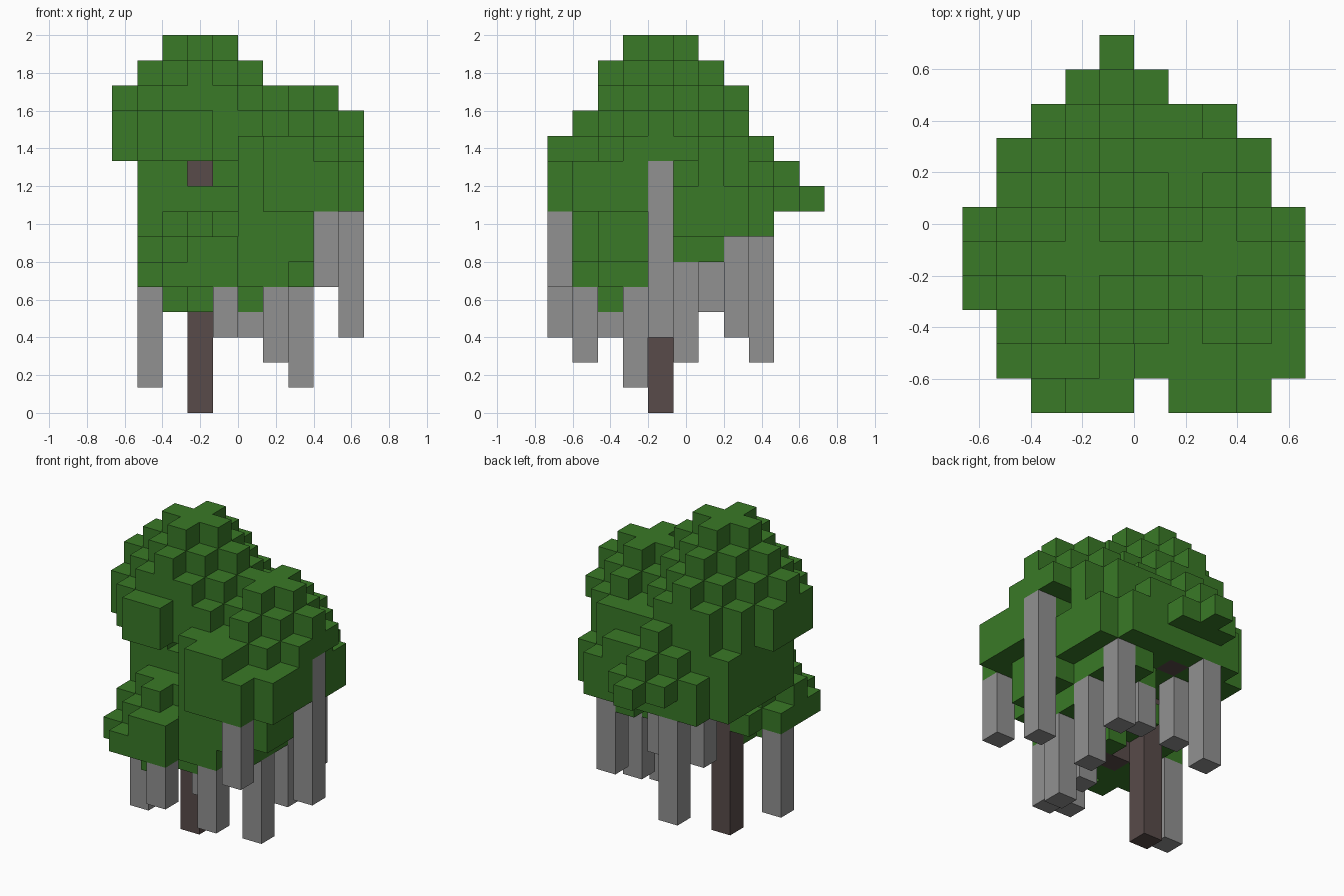
import bpy, bmesh
from mathutils import Vector

cube = bpy.data.objects.get("Cube")
if cube:
    bpy.data.objects.remove(cube)

CELL = 2 / 15
ORIGIN = Vector((-5 * CELL, -5.5 * CELL, 0))
SIDES = ((1, 0, 0), (-1, 0, 0), (0, 1, 0), (0, -1, 0), (0, 0, 1), (0, 0, -1))


def material(name, colour):
    m = bpy.data.materials.new(name)
    m.use_nodes = True
    m.diffuse_color = (*colour, 1)
    m.node_tree.nodes["Principled BSDF"].inputs["Base Color"].default_value = (*colour, 1)
    return m


LEAF = material("leaf_green", (0.041, 0.192, 0.020))
VINE = material("vine_grey", (0.285, 0.285, 0.285))
BARK = material("bark_brown", (0.098, 0.070, 0.067))


def block_object(name, cells, mat):
    """Outer skin of a set of unit blocks."""
    bm = bmesh.new()
    for cell in sorted(cells):
        centre = Vector(cell) + Vector((0.5, 0.5, 0.5))
        for side in SIDES:
            n = Vector(side)
            if tuple(a + b for a, b in zip(cell, side)) in cells:
                continue
            u = Vector((side[1], side[2], side[0]))
            v = n.cross(u)
            corners = (u + v, v - u, -u - v, u - v)
            bm.faces.new([bm.verts.new(ORIGIN + CELL * (centre + (n + c) / 2))
                          for c in corners])
    bmesh.ops.remove_doubles(bm, verts=bm.verts, dist=CELL / 100)
    bmesh.ops.recalc_face_normals(bm, faces=bm.faces)
    mesh = bpy.data.meshes.new(name)
    bm.to_mesh(mesh)
    bm.free()
    mesh.materials.append(mat)
    bpy.context.collection.objects.link(bpy.data.objects.new(name, mesh))


def layer(ci, cj, levels, reach, limit=9, x=(0, 9), y=(0, 10)):
    """Diamond of blocks around a centre, squared off at limit and clipped."""
    return {(i, j, k) for k in levels
            for i in range(x[0], x[1] + 1) for j in range(y[0], y[1] + 1)
            if abs(i - ci) + abs(j - cj) <= reach
            and max(abs(i - ci), abs(j - cj)) <= limit}


def rounded(ci, cj, levels, **clip):
    return layer(ci, cj, levels, 3, 2, **clip)


def cone(ci, cj, top, steps, **clip):
    return set().union(*(layer(ci, cj, [top - s], s + 1, **clip) for s in range(steps)))


# Foliage clumps
crown = (cone(3, 4, 14, 3, y=(2, 10)) | layer(3, 4, (10, 11), 4, 3, y=(2, 7))
         | {(i, 1, k) for i in (2, 3) for k in (10, 11)})
front_left_clump = (cone(7, 4, 12, 3) | rounded(7, 2, [10], x=(5, 7))
                    | rounded(7, 2, (8, 9)))
back_clump = cone(4, 7, 10, 3, x=(2, 9)) | rounded(4, 7, [7], y=(5, 8))
back_left_clump = cone(6, 6, 10, 2) | rounded(6, 6, (7, 8)) | layer(6, 6, [6], 1)
front_right_clump = (cone(3, 2, 7, 2) | rounded(3, 2, [5]) | layer(3, 2, [4], 1)
                     | {(4, 0, 6)})
lower_clump = layer(5, 3, [4], 1) | rounded(5, 3, [5]) | rounded(6, 3, (6, 7))
middle_clump = (layer(3, 5, (7, 8), 4, 2) | layer(3, 5, [9], 4, 2, x=(1, 2))
                | rounded(3, 5, [9], y=(5, 10)))

# Trunk and branch stubs
trunk = {(3, 4, k) for k in range(13)}
branches = {(4, 3, 4), (5, 3, 4), (4, 7, 7)}
foliage = (crown | front_left_clump | back_clump | back_left_clump
           | front_right_clump | lower_clump | middle_clump) - trunk - branches
block_object("trunk", trunk, BARK)
block_object("branches", branches, BARK)
block_object("foliage", foliage, LEAF)

# Hanging vines: column position, lowest and highest block
vines = ((1, 3, 1, 4), (4, 0, 3, 4), (5, 2, 3, 3), (6, 1, 2, 4), (7, 3, 1, 4),
         (8, 0, 5, 7), (9, 4, 3, 9), (7, 5, 2, 5), (5, 6, 4, 5), (7, 7, 3, 6),
         (3, 8, 2, 6), (3, 6, 4, 6))
for n, (i, j, low, high) in enumerate(vines, 1):
    column = {(i, j, k) for k in range(low, high + 1)} - foliage
    block_object(f"hanging_vine_{n}", column, VINE)
